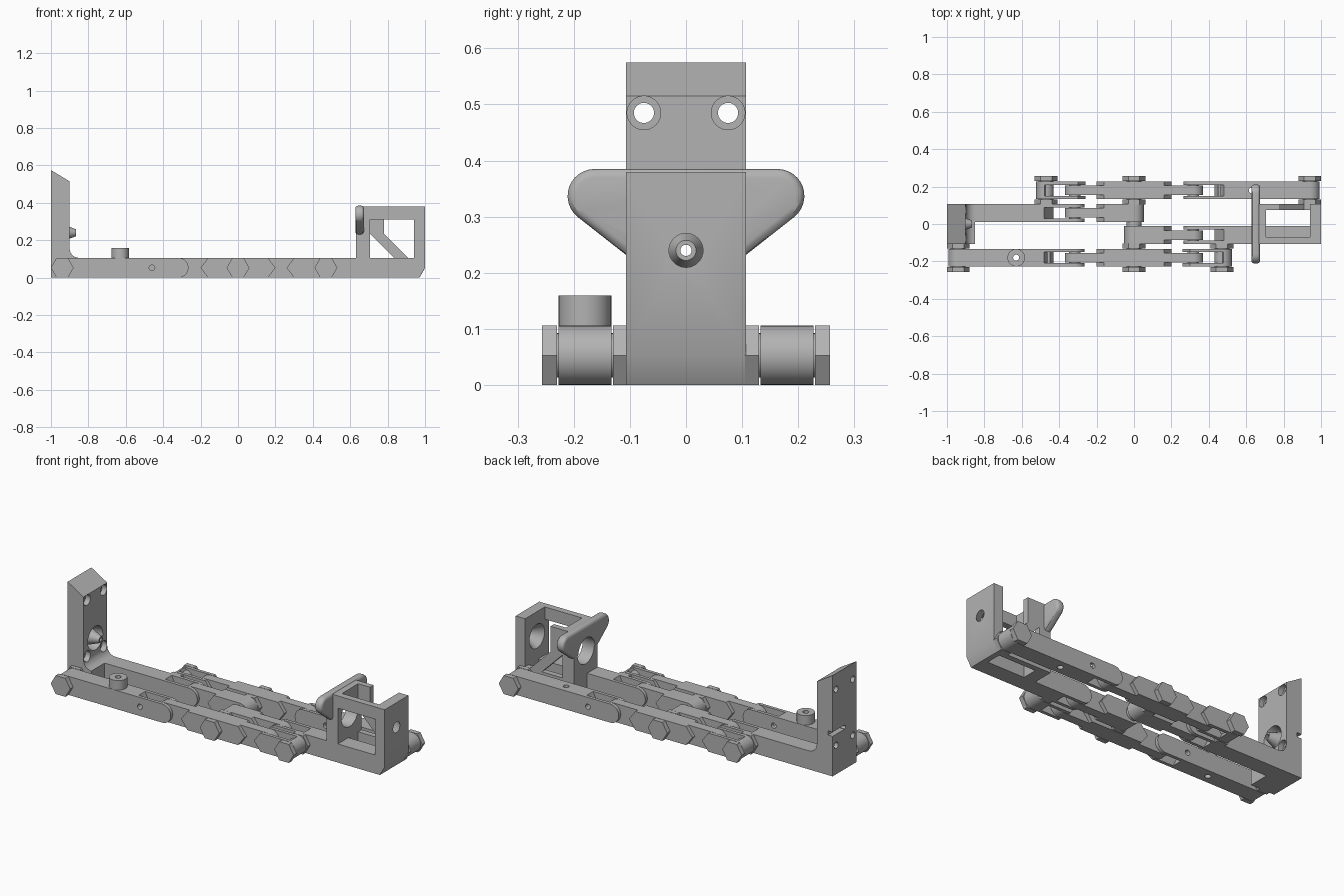
import bpy, bmesh, math
from mathutils import Vector

if "Cube" in bpy.data.objects:
    bpy.data.objects.remove(bpy.data.objects["Cube"], do_unlink=True)

grey = bpy.data.materials.new("plain grey")
grey.use_nodes = True
grey.diffuse_color = (0.45, 0.45, 0.45, 1)
grey.node_tree.nodes["Principled BSDF"].inputs["Base Color"].default_value = (0.45, 0.45, 0.45, 1)

H = 0.106          # bar height
R = H / 2          # round end radius
HALF = 0.0475      # half width of a bar
ROW = 0.18         # outer row offset
INNER = 0.0595     # inner row offset


def prism(name, pts, a, b, axis="y", s=1):
    """Extrude a profile along y (pts are x,z) or x (pts are y,z); s=-1 turns it half round z."""
    def at(p, t):
        return Vector((p[0] * s, t * s, p[1]) if axis == "y" else (t * s, p[0] * s, p[1]))
    bm = bmesh.new()
    face = bm.faces.new([bm.verts.new(at(p, a)) for p in pts])
    ext = bmesh.ops.extrude_face_region(bm, geom=[face])
    top = [v for v in ext["geom"] if isinstance(v, bmesh.types.BMVert)]
    bmesh.ops.translate(bm, verts=top, vec=at(pts[0], b) - at(pts[0], a))
    bmesh.ops.recalc_face_normals(bm, faces=bm.faces)
    mesh = bpy.data.meshes.new(name)
    bm.to_mesh(mesh)
    bm.free()
    ob = bpy.data.objects.new(name, mesh)
    bpy.context.collection.objects.link(ob)
    mesh.materials.append(grey)
    return ob


def arc(cx, cz, r, start, end, n=16):
    return [(cx + r * math.cos(math.radians(start + (end - start) * i / n)),
             cz + r * math.sin(math.radians(start + (end - start) * i / n))) for i in range(n + 1)]


def circle(cx, cz, r, n=32):
    return arc(cx, cz, r, 0, 360, n)[:-1]


def rect(x0, z0, x1, z1):
    return [(x0, z0), (x1, z0), (x1, z1), (x0, z1)]


def cone(name, y, z, x0, r0, x1, r1):
    """Frustum along x."""
    ob = prism(name, circle(y, z, 1), x0, x1, "x")
    for v in ob.data.vertices:
        r = r0 if abs(v.co.x - x0) < 1e-5 else r1
        v.co.y, v.co.z = y + (v.co.y - y) * r, z + (v.co.z - z) * r
    return ob


def activate(ob):
    bpy.ops.object.select_all(action="DESELECT")
    ob.select_set(True)
    bpy.context.view_layer.objects.active = ob


def cut(ob, *cutters):
    for c in cutters:
        c.hide_render = True
        m = ob.modifiers.new("cut", "BOOLEAN")
        m.operation, m.solver, m.object = "DIFFERENCE", "EXACT", c
        activate(ob)
        bpy.ops.object.modifier_apply(modifier=m.name)
        bpy.data.objects.remove(c, do_unlink=True)
    return ob


def end(x, kind, side):
    """Profile points of one bar end, listed anticlockwise; side is 1 for the +x end."""
    if kind == "round":
        return arc(x - side * R, R, R, -90, 90) if side > 0 else arc(x + R, R, R, 90, 270)
    if kind == "point":
        w = side * 0.04
        pts = [(x - w, 0), (x, R), (x - w, H)]
    else:
        pts = [(x, 0), (x, H)]
    return pts if side > 0 else pts[::-1]


def bar(name, x0, k0, x1, k1, y, s, half=HALF):
    return prism(name, end(x1, k1, 1) + end(x0, k0, -1), y - half, y + half, "y", s)


def slot(x, y, s, d):
    """Fork gap: sloped back face at x, open towards direction d."""
    e = 0.01
    pts = [(x - 0.005 * d, H + e), (x + 0.055 * d, -e), (x + 0.3 * d, -e), (x + 0.3 * d, H + e)]
    return prism("slot_cutter", pts, y - 0.029, y + 0.029, "y", s)


def pin(name, x, y0, y1, s, r=0.03, n=24):
    return prism(name, circle(x, R, r, n), y0, y1, "y", s)


def drill_up(x, y, r, s):
    ob = prism("drill_cutter", circle(x, 0, r), -0.1, 0.3, "y", 1)
    for v in ob.data.vertices:
        px, py, pz = v.co
        v.co = (px * s, (y + pz) * s, py)
    ob.data.flip_normals()
    return ob


# Linkage: each half is the other turned half round z
for s, tag in ((1, "front"), (-1, "rear")):
    y = -ROW
    long_bar = bar(tag + "_long_bar", -0.993, "round", -0.265, "round", y, s)
    cut(long_bar, slot(-0.48, y, s, 1), pin("hole", -0.46, y - 0.1, y + 0.1, s, 0.015),
        drill_up(-0.63, y, 0.016, s))
    # Middle link with a narrow tongue at each end
    bar(tag + "_middle_link", -0.2, "point", 0.2, "point", y, s)
    bar(tag + "_link_tongue", -0.37, "round", 0.37, "round", y, s, 0.026)
    short = bar(tag + "_short_fork", 0.26, "point", 0.523, "round", y, s)
    cut(short, slot(0.48, y, s, -1))
    # Inner link reaching the centre hinge
    yi = -INNER
    bar(tag + "_inner_link", -0.053, "round", 0.2, "point", yi, s)
    bar(tag + "_inner_tongue", 0, "flat", 0.37, "round", yi, s, 0.026)
    # Fork pins
    for x in (-0.317, 0.317):
        pin(tag + "_fork_pin", x, y - 0.046, y + 0.046, s)
    pin(tag + "_inner_fork_pin", 0.317, yi - 0.046, yi + 0.046, s)
    # Hex heads and collars on the hinges
    for x in (-0.94, 0, 0.47):
        pin(tag + "_hinge_pin", x, -0.25, -0.1, s, 0.04)
        prism(tag + "_hex_head", circle(x, R, 0.061, 6), -0.257, -0.23, "y", s)
        prism(tag + "_hex_collar", circle(x, R, 0.061, 6), -0.13, -0.105, "y", s)
pin("centre_hinge_pin", 0, -0.05, 0.05, 1, 0.04)

# Boss on the front bar
boss = prism("boss", circle(-0.63, -ROW, 0.047), 0, 1)
for v in boss.data.vertices:
    px, py, pz = v.co
    v.co = (px, pz, 0.1 + 0.06 * py)
boss.data.flip_normals()
cut(boss, drill_up(-0.63, -ROW, 0.016, 1))

# Arms carrying the tower and the frame
tower_arm = bar("tower_arm", -0.95, "flat", -0.265, "round", INNER, 1)
cut(tower_arm, slot(-0.48, INNER, 1, 1))
frame_arm = bar("frame_arm", -0.96, "flat", -0.265, "round", INNER, -1)
cut(frame_arm, slot(-0.48, INNER, -1, 1))

# Tower with sloped top and filleted foot
W = 0.107
CZ = 0.24
foot = arc(-0.85, H + 0.05, 0.05, 270, 180, 8)
tower = prism("tower", [(-1, 0), (-0.85, 0)] + foot + [(-0.9, 0.515), (-1, 0.575)], -W, W)
for z in (0.485, 0.165):
    for y in (-0.075, 0.075):
        cut(tower, cone("bore", y, z, -1.1, 0.018, -0.8, 0.018),
            cone("counterbore", y, z, -0.93, 0.03, -0.8, 0.03))
cut(tower, cone("recess", 0, CZ, -0.95, 0.055, -0.89, 0.07),
    cone("bore", 0, CZ, -1.1, 0.01, -0.8, 0.01),
    prism("groove", rect(-1.1, CZ - 0.012, -0.97, CZ + 0.012), 0, 0.2))
nozzle = cone("nozzle", 0, CZ, -0.955, 0.052, -0.865, 0.018)
cut(nozzle, cone("bore", 0, CZ, -1.1, 0.01, -0.8, 0.01))

# Frame: end plate, inner wall, rails and brace
end_plate = prism("end_plate", [(0.94, 0), (0.97, 0), (1, R), (1, 0.38), (0.94, 0.38)], -W, W)
cut(end_plate, cone("funnel", 0, CZ, 0.93, 0.075, 1.01, 0.024))
wall = prism("inner_wall", rect(0.632, 0, 0.705, 0.38), -W, W)
cut(wall, cone("opening", 0, CZ, 0.5, 0.075, 0.8, 0.075))
prism("top_rail", rect(0.69, 0.31, 0.95, 0.38), -W, -0.07)
prism("floor_rail", rect(0.69, 0, 0.95, H), 0.075, W)
prism("rear_brace", [(0.69, 0.25), (0.84, 0.1), (0.915, 0.1), (0.78, 0.235),
                     (0.78, 0.38), (0.69, 0.38)], 0.075, W)

# Rounded wing plate
right = [(0.107, 0.232)] + arc(0.163, 0.337, 0.048, -50, 90, 12)
wing = prism("wing_plate", right + [(-y, z) for y, z in reversed(right)], 0.627, 0.674, "x")
bev = wing.modifiers.new("round", "BEVEL")
bev.width, bev.segments, bev.limit_method, bev.angle_limit = 0.015, 3, "ANGLE", math.radians(60)
activate(wing)
bpy.ops.object.modifier_apply(modifier=bev.name)
cut(wing, cone("opening", 0, CZ, 0.5, 0.075, 0.8, 0.075))

# Soft shading on round parts, sharp edges kept
for ob in [o for o in bpy.context.scene.objects if o.type == "MESH"]:
    activate(ob)
    bpy.ops.object.shade_smooth_by_angle(angle=math.radians(30))
